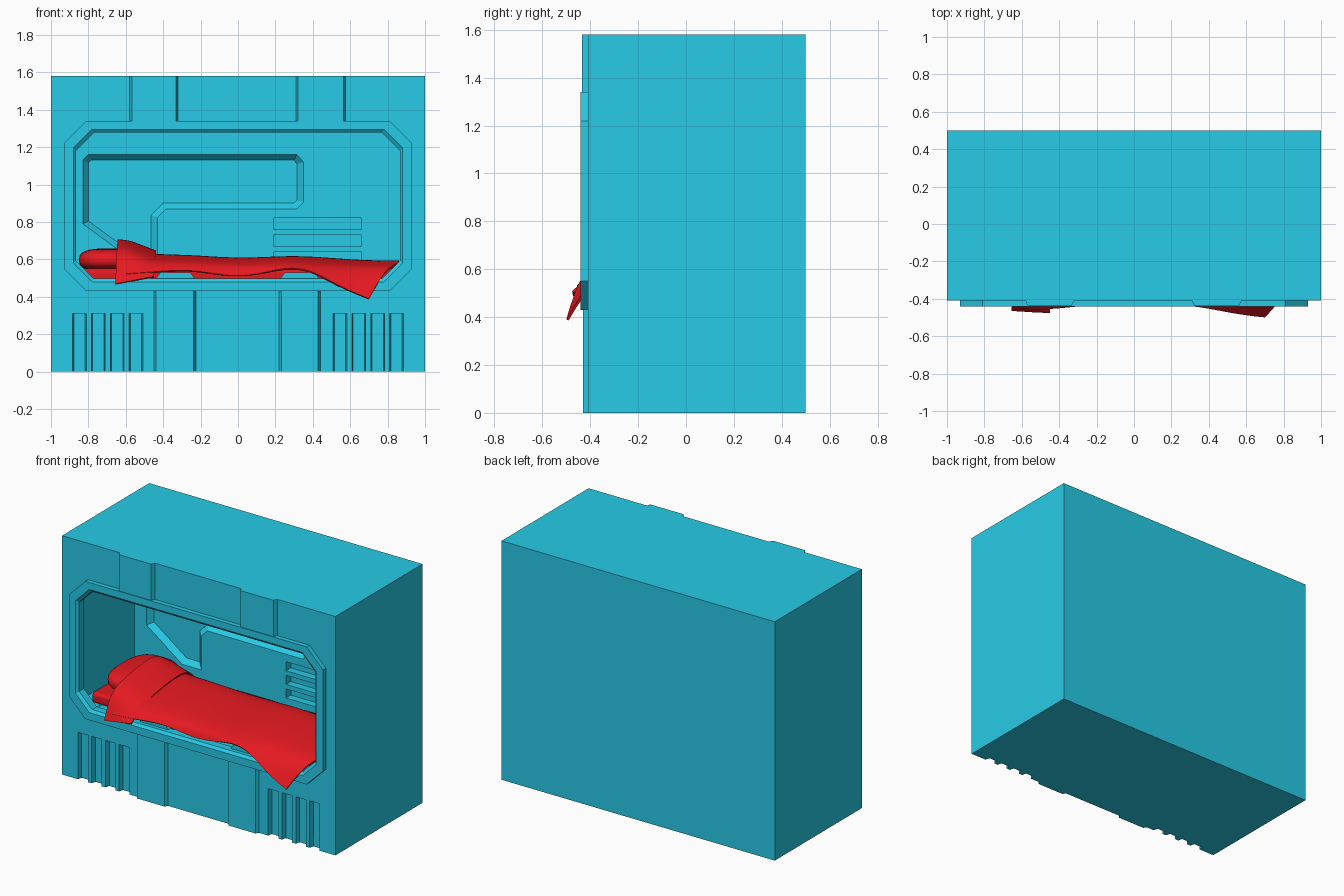
import bpy, bmesh, math

if "Cube" in bpy.data.objects:
    bpy.data.objects.remove(bpy.data.objects["Cube"])


def material(name, color):
    m = bpy.data.materials.new(name)
    m.diffuse_color = color
    m.use_nodes = True
    m.node_tree.nodes["Principled BSDF"].inputs["Base Color"].default_value = m.diffuse_color
    return m


CYAN = material("cyan_shell", (0.02, 0.6, 0.8, 1))
RED = material("red_bedding", (0.78, 0.01, 0.015, 1))


def finish(name, bm, mat):
    bmesh.ops.recalc_face_normals(bm, faces=bm.faces[:])
    me = bpy.data.meshes.new(name)
    bm.to_mesh(me)
    bm.free()
    ob = bpy.data.objects.new(name, me)
    bpy.context.collection.objects.link(ob)
    me.materials.append(mat)
    return ob


def add_loft(bm, rings, loop=False):
    """Bridge matching point rings, capped at both ends or closed into a loop."""
    vs = [[bm.verts.new(p) for p in r] for r in rings]
    n = len(rings[0])
    pairs = list(zip(vs, vs[1:])) + ([(vs[-1], vs[0])] if loop else [])
    for a, b in pairs:
        for i in range(n):
            j = (i + 1) % n
            bm.faces.new((a[i], a[j], b[j], b[i]))
    if not loop:
        bm.faces.new(vs[0])
        bm.faces.new(vs[-1])


def at_y(outline, y):
    return [(x, y, z) for x, z in outline]


def at_z(outline, z):
    return [(x, y, z) for x, y in outline]


def rect(x0, x1, z0, z1):
    return [(x0, z0), (x1, z0), (x1, z1), (x0, z1)]


def octagon(w, z0, z1, c):
    return [(-w + c, z0), (w - c, z0), (w, z0 + c), (w, z1 - c),
            (w - c, z1), (-w + c, z1), (-w, z1 - c), (-w, z0 + c)]


def lofts(name, parts, mat=CYAN, loop=False):
    bm = bmesh.new()
    for rings in parts:
        add_loft(bm, rings, loop)
    return finish(name, bm, mat)


def apply_modifiers(ob):
    dg = bpy.context.evaluated_depsgraph_get()
    me = bpy.data.meshes.new_from_object(ob.evaluated_get(dg))
    ob.modifiers.clear()
    ob.data = me


def cut(ob, name, parts):
    cutter = lofts(name, parts)
    cutter.hide_render = True
    mod = ob.modifiers.new(name, 'BOOLEAN')
    mod.operation = 'DIFFERENCE'
    mod.solver = 'EXACT'
    mod.object = cutter
    apply_modifiers(ob)
    bpy.data.objects.remove(cutter)


# Outer shell
FRONT, BACK_WALL = -0.41, 0.23
shell = lofts("pod_shell", [[at_y(rect(-1, 1, 0, 1.58), FRONT),
                             at_y(rect(-1, 1, 0, 1.58), 0.5)]])

# Sleeping alcove, wider than its opening
room = rect(-0.92, 0.92, 0.485, 1.31)
cut(shell, "alcove_cutter", [[at_y(room, -0.375), at_y(room, BACK_WALL)]])
mouth = octagon(0.88, 0.48, 1.295, 0.1)
cut(shell, "opening_cutter", [[at_y(mouth, -0.5), at_y(mouth, -0.3)]])

# Bevelled recess in the back wall
edge = [(-0.83, 1.13), (-0.80, 1.16), (0.315, 1.16), (0.35, 1.12), (0.35, 0.905), (0.315, 0.87),
        (-0.385, 0.87), (-0.43, 0.825), (-0.43, 0.60), (-0.57, 0.60), (-0.83, 0.79)]
floor = [(-0.80, 1.115), (-0.785, 1.13), (0.30, 1.13), (0.315, 1.11), (0.315, 0.915), (0.30, 0.90),
         (-0.40, 0.90), (-0.465, 0.835), (-0.465, 0.63), (-0.56, 0.63), (-0.80, 0.805)]
cut(shell, "recess_cutter", [[at_y(edge, BACK_WALL - 0.05), at_y(edge, BACK_WALL),
                              at_y(floor, BACK_WALL + 0.035)]])

# Wall slots
slots = [rect(0.19, 0.66, z, z + 0.06) for z in (0.58, 0.67, 0.76)]
cut(shell, "slot_cutter", [[at_y(s, BACK_WALL - 0.05), at_y(s, BACK_WALL + 0.05)] for s in slots])

# Vent grooves at the foot, mirrored left and right
grooves = []
for side in (-1, 1):
    for k in range(4):
        x = side * (0.545 + 0.101 * k)
        plan = [(x - 0.037, -0.5), (x + 0.037, -0.5), (x + 0.037, FRONT),
                (x + 0.03, -0.38), (x - 0.03, -0.38), (x - 0.037, FRONT)]
        grooves.append([at_z(plan, -0.1), at_z(plan, 0.31)])
cut(shell, "vent_cutter", grooves)

# Raised frame around the opening
outer = octagon(0.93, 0.43, 1.34, 0.12)
lip = octagon(0.865, 0.497, 1.278, 0.095)
lofts("opening_frame", [[at_y(outer, -0.405), at_y(outer, -0.44), at_y(mouth, -0.44),
                         at_y(lip, -0.425), at_y(lip, -0.375), at_y(mouth, -0.375),
                         at_y(mouth, -0.405)]], loop=True)


# Raised facade strips above and below the frame
def strip(x0, x1, z0, z1, y):
    plan = [(x0, -0.4), (x0, FRONT), (x0 + 0.012, y), (x1 - 0.012, y), (x1, FRONT), (x1, -0.4)]
    return [at_z(plan, z0), at_z(plan, z1)]


lofts("upper_strips", [strip(-0.58, -0.32, 1.335, 1.58, -0.435),
                       strip(0.31, 0.575, 1.335, 1.58, -0.435)])
lofts("lower_strips", [strip(-0.45, -0.225, 0, 0.435, -0.43),
                       strip(0.22, 0.44, 0, 0.435, -0.43)])

# Mattress retaining clips
clips = []
for c in (-0.335, 0.33):
    trap = [(c - 0.115, 0.48), (c + 0.115, 0.48), (c + 0.08, 0.53), (c - 0.08, 0.53)]
    clips.append([at_y(trap, -0.40), at_y(trap, -0.33)])
lofts("mattress_clips", clips)

# Mattress
pad = rect(-0.85, 0.87, 0.48, 0.55)
mattress = lofts("mattress", [[at_y(pad, -0.32), at_y(pad, 0.22)]], RED)
bev = mattress.modifiers.new("soft_edges", 'BEVEL')
bev.width, bev.segments = 0.02, 3
apply_modifiers(mattress)

# Pillow: a squared-off sphere
bm = bmesh.new()
bmesh.ops.create_uvsphere(bm, u_segments=32, v_segments=16, radius=1)
for v in bm.verts:
    v.co = [math.copysign(abs(c) ** 0.7, c) for c in v.co]
    v.co = (-0.68 + 0.17 * v.co.x, -0.02 + 0.23 * v.co.y, 0.597 + 0.062 * v.co.z)
pillow = finish("pillow", bm, RED)
for p in pillow.data.polygons:
    p.use_smooth = True


# Draped cloth: each station is hem x, y, z and crown x, z
def cloth(name, stations, drop):
    bm = bmesh.new()
    rows = []
    for hx, hy, hz, tx, tz in stations:
        row = [(hx, hy, hz), (hx * 0.45 + tx * 0.55, -0.40, tz - 1.6 * drop),
               (tx, -0.28, tz - 0.7 * drop), (tx, -0.06, tz),
               (tx, 0.12, tz), (tx, 0.20, 0.53)]
        rows.append([bm.verts.new(p) for p in row])
    for a, b in zip(rows, rows[1:]):
        for i in range(len(a) - 1):
            bm.faces.new((a[i], a[i + 1], b[i + 1], b[i]))
    ob = finish(name, bm, RED)
    sub = ob.modifiers.new("smooth", 'SUBSURF')
    sub.levels = sub.render_levels = 3
    sub.boundary_smooth = 'PRESERVE_CORNERS'
    sol = ob.modifiers.new("thickness", 'SOLIDIFY')
    sol.thickness, sol.offset = 0.01, 0
    apply_modifiers(ob)
    for p in ob.data.polygons:
        p.use_smooth = True
    bpy.ops.object.select_all(action='DESELECT')
    ob.select_set(True)
    bpy.context.view_layer.objects.active = ob
    bpy.ops.object.shade_smooth_by_angle(angle=math.radians(40))


# Blanket with a corner hanging over the frame
cloth("blanket", [
    (-0.60, -0.45, 0.52, -0.60, 0.63), (-0.45, -0.455, 0.53, -0.45, 0.625),
    (-0.25, -0.43, 0.545, -0.25, 0.62), (-0.08, -0.42, 0.51, -0.08, 0.607),
    (0.08, -0.42, 0.51, 0.08, 0.605), (0.25, -0.43, 0.555, 0.25, 0.615),
    (0.38, -0.445, 0.545, 0.40, 0.612), (0.52, -0.472, 0.465, 0.58, 0.597),
    (0.62, -0.487, 0.42, 0.73, 0.59), (0.70, -0.495, 0.388, 0.86, 0.59)], 0.025)

# Turned-down top of the blanket
cloth("blanket_fold", [
    (-0.655, -0.46, 0.468, -0.645, 0.705), (-0.58, -0.465, 0.482, -0.58, 0.70),
    (-0.51, -0.47, 0.495, -0.51, 0.672), (-0.45, -0.472, 0.505, -0.44, 0.645)], 0.045)
